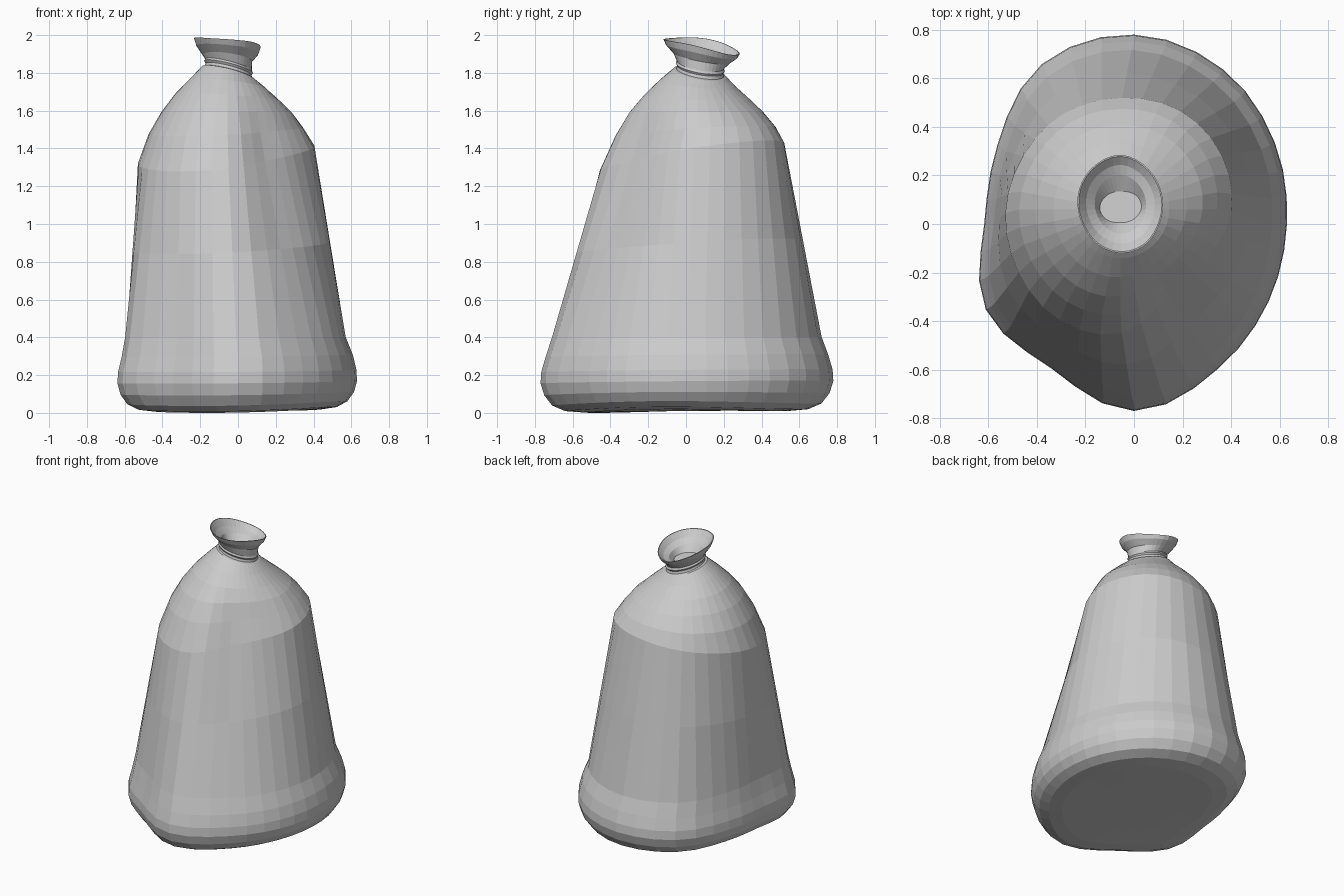
import bpy, bmesh, math

if "Cube" in bpy.data.objects:
    bpy.data.objects.remove(bpy.data.objects["Cube"])

N = 36
# radii every 30 degrees, starting at +x
BASE = [.63, .67, .735, .78, .76, .65, .617, .705, .685, .77, .69, .64]
SHOULDER = [.45, .475, .485, .475, .475, .47, .48, .49, .51, .495, .385, .395]
ROUND = [.465] * 12
RIM = [.175, .178, .19, .205, .195, .185, .178, .178, .19, .2, .195, .18]
HOLE = [.2, .19, .165, .15, .16, .18, .2, .19, .165, .15, .16, .18]


def radius(table, i):
    """Smooth periodic interpolation of a radius table."""
    u = i * 12 / N
    k = int(u)
    t = u - k
    a, b, c, d = (table[(k + j) % 12] for j in (-1, 0, 1, 2))
    return b + .5 * t * (c - a + t * (2*a - 5*b + 4*c - d + t * (3*(b - c) + d - a)))


def ring(table, s, cx, cy, z, tx=0, ty=0, wave=0):
    pts = []
    for i in range(N):
        a = 2 * math.pi * i / N
        r = s * radius(table, i)
        x, y = r * math.cos(a), r * math.sin(a)
        pts.append((cx + x, cy + y, z + tx * x + ty * y + wave * math.cos(2 * a + .6)))
    return pts


def mix(t):
    return [a + (b - a) * t for a, b in zip(SHOULDER, ROUND)]


def lerp(p, q, t):
    return [tuple(a + (b - a) * t for a, b in zip(u, v)) for u, v in zip(p, q)]


# sagging base
rings = [ring(BASE, s, 0, 0, z, .008, .008, w) for s, z, w in (
    (.45, .018, .004), (.7, .018, .006), (.83, .028, .008), (.92, .058, .008),
    (.975, .11, .004), (1, .17, 0), (.995, .23, 0), (.965, .31, 0))]
low = ring(BASE, .92, -.01, 0, .41)
# straight sides up to the shoulder
high = ring(SHOULDER, 1, -.05, .045, 1.37, .09, .14)
rings += [lerp(low, high, t) for t in (0, .5, 1)]
# gathered top
rings += [ring(mix(t), s, -.055, .06, z, tx, ty) for t, s, z, tx, ty in (
    (.15, .875, 1.5, .04, .05), (.4, .74, 1.6, 0, 0),
    (.7, .59, 1.68, -.06, -.04), (1, .43, 1.752, -.12, -.08))]
# tied neck folds
rings += [ring(ROUND, s, -.05, .075, z, -.25, -.17) for s, z in (
    (.3, 1.806), (.27, 1.81), (.262, 1.826), (.278, 1.838), (.265, 1.85))]
# flared lip and the funnel inside it
rings += [ring(RIM, s, -.055, .08, z, -.14, -.19, w) for s, z, w in (
    (.74, 1.885, 0), (.93, 1.925, .006), (1, 1.957, .012), (.97, 1.957, .012),
    (.8, 1.92, .006), (.6, 1.895, 0))]
rings += [ring(HOLE, .43, -.055, .07, 1.855, -.14, -.19)]

bm = bmesh.new()
loops = [[bm.verts.new(p) for p in r] for r in rings]
for lo, hi in zip(loops, loops[1:]):
    for i in range(N):
        j = (i + 1) % N
        bm.faces.new((lo[i], lo[j], hi[j], hi[i]))
bm.faces.new(loops[0][::-1])
bm.faces.new(loops[-1])
zmin = min(v.co.z for v in bm.verts)
for v in bm.verts:
    v.co.z -= zmin
bmesh.ops.recalc_face_normals(bm, faces=bm.faces)

mesh = bpy.data.meshes.new("tied_sack")
bm.to_mesh(mesh)
bm.free()
bpy.context.collection.objects.link(bpy.data.objects.new("tied_sack", mesh))
